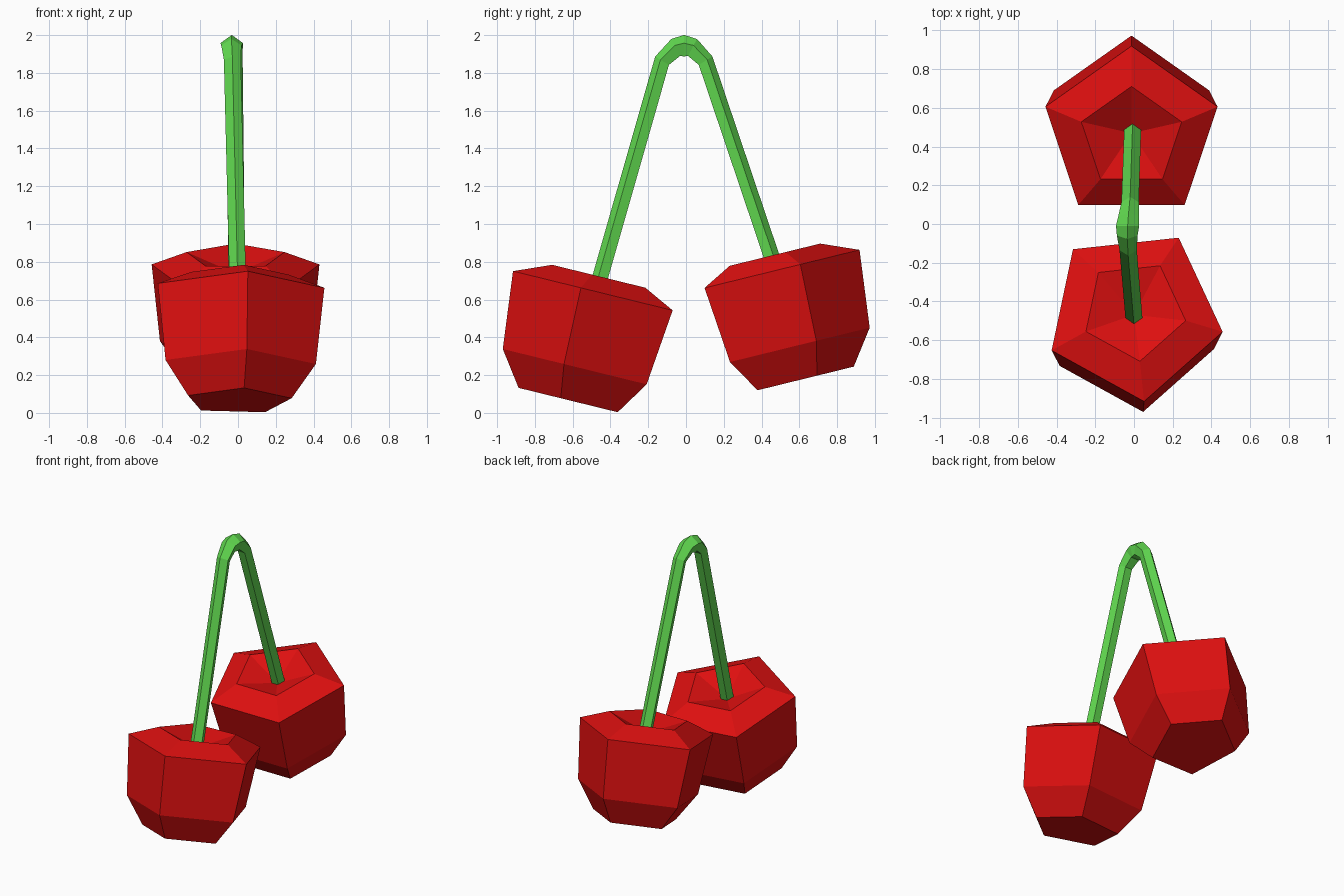
import bpy, bmesh, math
from mathutils import Vector, Matrix

if "Cube" in bpy.data.objects:
    bpy.data.objects.remove(bpy.data.objects["Cube"])

SIDES = 5


def material(name, color):
    m = bpy.data.materials.new(name)
    m.diffuse_color = (*color, 1)
    m.use_nodes = True
    m.node_tree.nodes["Principled BSDF"].inputs["Base Color"].default_value = m.diffuse_color
    return m


red = material("cherry_red", (0.73, 0.005, 0.005))
green = material("stem_green", (0.12, 0.70, 0.08))


def finish(bm, name, mat):
    bmesh.ops.recalc_face_normals(bm, faces=bm.faces)
    mesh = bpy.data.meshes.new(name)
    bm.to_mesh(mesh)
    bm.free()
    mesh.materials.append(mat)
    ob = bpy.data.objects.new(name, mesh)
    bpy.context.collection.objects.link(ob)
    return ob


def bridge(bm, a, b):
    for i in range(SIDES):
        j = (i + 1) % SIDES
        bm.faces.new((a[i], a[j], b[j], b[i]))


# cherry: five-sided turned profile (radius, height) with a dimple on top
PROFILE = [(0.29, 0.026), (0.421, 0.206), (0.467, 0.619), (0.2725, 0.701)]
DIMPLE = 0.605


def cherry(name, x, side, drop, spin):
    bm = bmesh.new()
    rings = []
    for r, h in PROFILE:
        ring = []
        for i in range(SIDES):
            a = side * math.pi / 2 + spin + i * math.tau / SIDES
            ring.append(bm.verts.new((r * math.cos(a), r * math.sin(a), h)))
        rings.append(ring)
    bm.faces.new(rings[0])
    for a, b in zip(rings, rings[1:]):
        bridge(bm, a, b)
    centre = bm.verts.new((0, 0, DIMPLE))
    for i in range(SIDES):
        bm.faces.new((rings[-1][i], rings[-1][(i + 1) % SIDES], centre))
    # lean the cherry towards the stem, away from the middle at its foot
    lean = Matrix.Rotation(side * math.radians(13.8), 4, 'X')
    place = Matrix.Translation((x, 0, -drop)) @ lean @ Matrix.Translation((0, side * 0.631, 0))
    bm.transform(place)
    return finish(bm, name, red)


cherry("back_cherry", -0.013, 1, 0.0, 0.0)
cherry("front_cherry", 0.0, -1, 0.112, math.radians(6.4))

# stem: five-sided tube over the bend, thicker at the top (x, y, z, radius)
PATH = [(0.0, -0.478, 0.62, 0.046), (-0.03, -0.123, 1.862, 0.047),
        (-0.035, -0.052, 1.93, 0.056), (-0.033, -0.01, 1.938, 0.063),
        (-0.028, 0.032, 1.93, 0.056), (-0.02, 0.1, 1.862, 0.047),
        (-0.007, 0.48, 0.735, 0.046)]
bm = bmesh.new()
rings = []
pts = [Vector(p[:3]) for p in PATH]
for k, p in enumerate(pts):
    t = Vector()
    if k > 0:
        t += (p - pts[k - 1]).normalized()
    if k < len(pts) - 1:
        t += (pts[k + 1] - p).normalized()
    out = Vector((0, -t.z, t.y)).normalized()
    r = PATH[k][3]
    ring = []
    for i in range(SIDES):
        a = i * math.tau / SIDES
        ring.append(bm.verts.new(p + r * (out * math.cos(a) + Vector((1, 0, 0)) * math.sin(a))))
    rings.append(ring)
for a, b in zip(rings, rings[1:]):
    bridge(bm, a, b)
bm.faces.new(rings[0])
bm.faces.new(rings[-1])
finish(bm, "stem", green)
